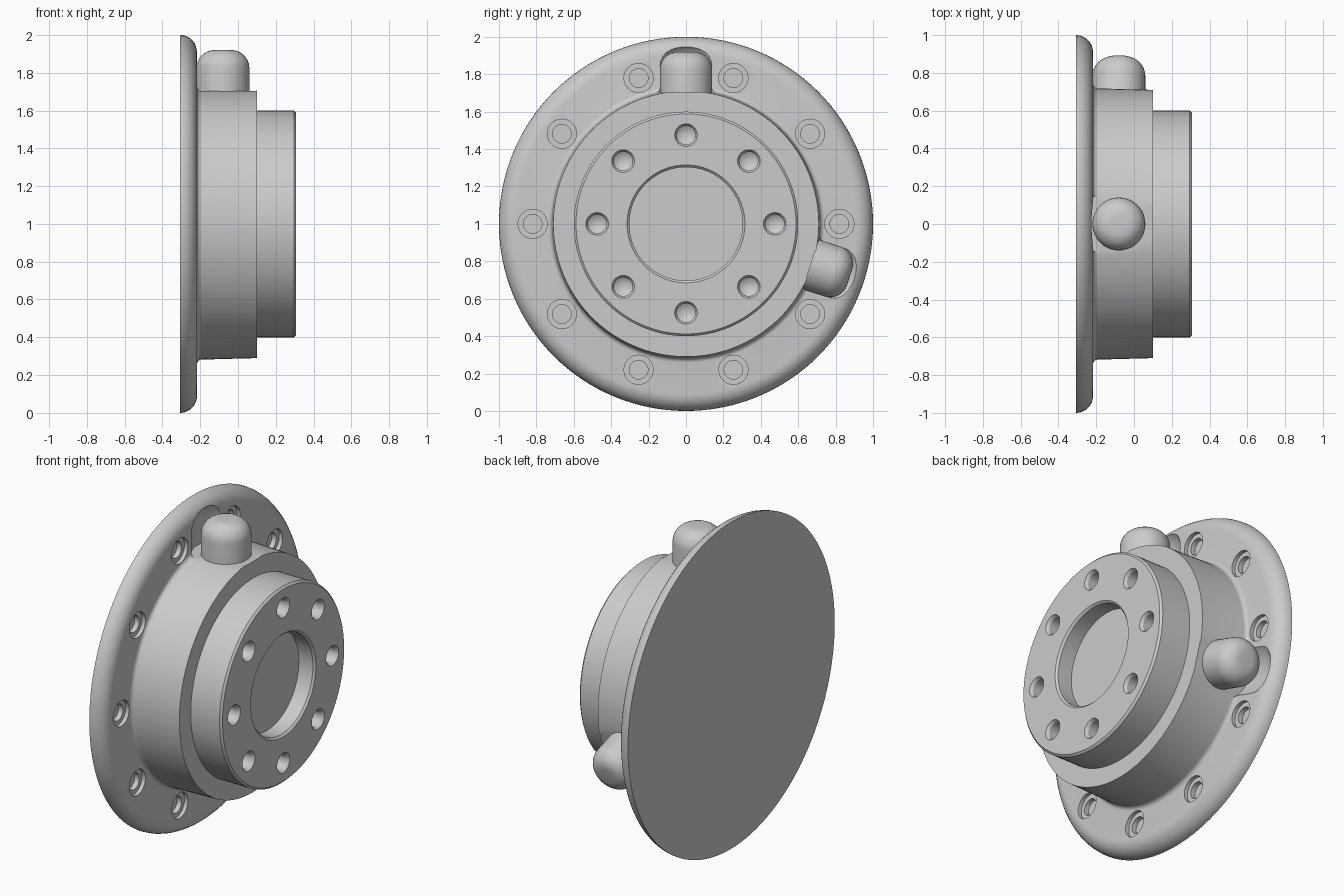
import bpy, bmesh
from math import sin, cos, pi, radians
from mathutils import Vector, Matrix

if "Cube" in bpy.data.objects:
    bpy.data.objects.remove(bpy.data.objects["Cube"])

CENTRE = Vector((0, 0, 1))
X = Vector((1, 0, 0))


def lathe(bm, profile, origin, axis, seg):
    """Closed solid: (distance, radius) profile turned about an axis; both ends at radius 0."""
    m = Matrix.Translation(origin) @ axis.to_track_quat('Z', 'Y').to_matrix().to_4x4()
    rings = []
    for d, r in profile:
        if r == 0:
            rings.append([bm.verts.new(m @ Vector((0, 0, d)))])
        else:
            rings.append([bm.verts.new(m @ Vector((r * cos(2 * pi * i / seg), r * sin(2 * pi * i / seg), d)))
                          for i in range(seg)])
    for a, b in zip(rings, rings[1:]):
        for i in range(seg):
            j = (i + 1) % seg
            if len(a) == 1:
                bm.faces.new((a[0], b[j], b[i]))
            elif len(b) == 1:
                bm.faces.new((a[i], a[j], b[0]))
            else:
                bm.faces.new((a[i], a[j], b[j], b[i]))


def arc(cd, cr, rad, a0, a1, n=8):
    return [(cd + rad * sin(radians(a0 + (a1 - a0) * i / n)),
             cr + rad * cos(radians(a0 + (a1 - a0) * i / n))) for i in range(n + 1)]


def finish(bm, name):
    bmesh.ops.recalc_face_normals(bm, faces=bm.faces)
    me = bpy.data.meshes.new(name)
    bm.to_mesh(me)
    bm.free()
    ob = bpy.data.objects.new(name, me)
    bpy.context.collection.objects.link(ob)
    return ob


def smooth(ob):
    bpy.ops.object.select_all(action='DESELECT')
    ob.select_set(True)
    bpy.context.view_layer.objects.active = ob
    bpy.ops.object.shade_smooth_by_angle(angle=radians(30))


def radial(deg):
    return Vector((0, cos(radians(deg)), sin(radians(deg))))


# Flange, hub, stepped boss and shallow centre bore in one turned body
bm = bmesh.new()
profile = [(-0.307, 0), (-0.307, 1.0)]
profile += arc(-0.307, 0.91, 0.09, 0, 90)[1:]
profile += arc(-0.192, 0.743, 0.025, -90, -180, 5)
profile += [(0.10, 0.71), (0.10, 0.60), (0.295, 0.60), (0.307, 0.588),
            (0.307, 0.315), (0.295, 0.303), (0.20, 0.303), (0.20, 0)]
lathe(bm, profile, CENTRE, X, 128)
body = finish(bm, "flanged_hub")

# Cutters: boss bolt holes, stepped flange holes, clearance pockets round the ports
bm = bmesh.new()
for i in range(8):
    lathe(bm, [(0.13, 0), (0.165, 0.05), (0.29, 0.05), (0.309, 0.062), (0.33, 0.062), (0.33, 0)],
          CENTRE + radial(45 * i) * 0.475, X, 32)
for i in range(10):
    lathe(bm, [(-0.27, 0), (-0.27, 0.05), (-0.24, 0.05), (-0.24, 0.078), (-0.15, 0.078), (-0.15, 0)],
          CENTRE + radial(36 * i) * 0.82, X, 32)
port_angles = (90, -18)
port_x = Vector((-0.08, 0, 0))
for a in port_angles:
    lathe(bm, [(0.702, 0), (0.702, 0.195)] + arc(0.845, 0.065, 0.13, 0, 90) + [(0.975, 0)],
          CENTRE + port_x, radial(a), 48)
cutter = finish(bm, "hole_cutter")
cutter.hide_render = True

mod = body.modifiers.new("holes", 'BOOLEAN')
mod.operation = 'DIFFERENCE'
mod.solver = 'EXACT'
mod.object = cutter
bpy.context.view_layer.objects.active = body
bpy.ops.object.modifier_apply(modifier=mod.name)
bpy.data.objects.remove(cutter)
smooth(body)

# Two radial ports with rounded ends
for n, a in enumerate(port_angles):
    bm = bmesh.new()
    lathe(bm, [(0.66, 0), (0.66, 0.14)] + arc(0.825, 0.045, 0.095, 0, 90) + [(0.92, 0)],
          CENTRE + port_x, radial(a), 48)
    smooth(finish(bm, f"rounded_port_{n + 1}"))
